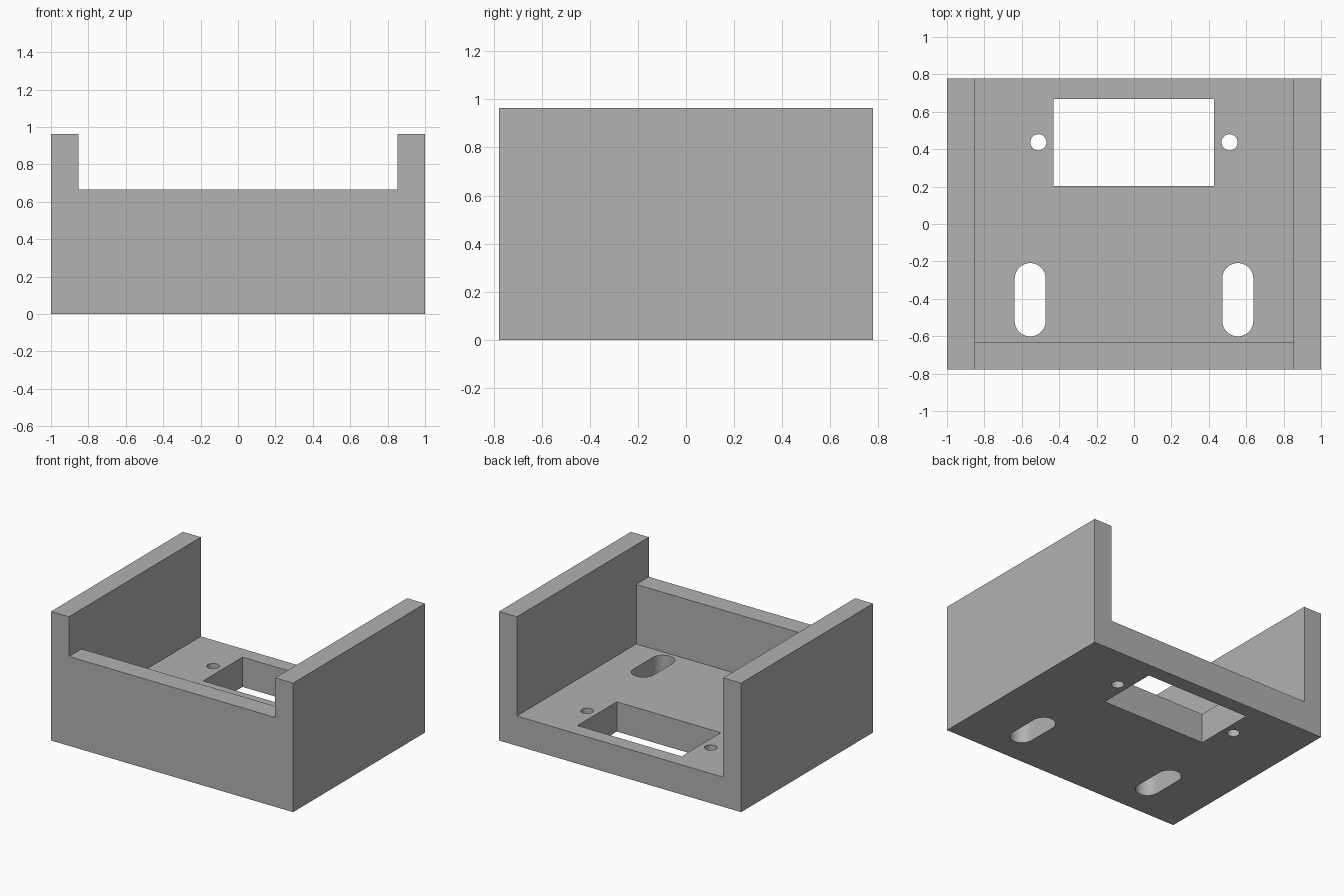
import bpy, bmesh, math
from mathutils import Vector

if "Cube" in bpy.data.objects:
    bpy.data.objects.remove(bpy.data.objects["Cube"], do_unlink=True)

# Main dimensions
HALF_W, HALF_D, HEIGHT = 1.0, 0.778, 0.963
WALL, FLOOR, FRONT = 0.148, 0.222, 0.667

grey = bpy.data.materials.new("plain grey")
grey.use_nodes = True
colour = (0.445, 0.445, 0.445, 1)
grey.diffuse_color = colour
grey.node_tree.nodes["Principled BSDF"].inputs["Base Color"].default_value = colour


def extrude(name, points, offset):
    """Closed prism from an outline of 3D points swept along an offset."""
    bm = bmesh.new()
    face = bm.faces.new([bm.verts.new(p) for p in points])
    top = bmesh.ops.extrude_face_region(bm, geom=[face])["geom"]
    bmesh.ops.translate(bm, vec=Vector(offset),
                        verts=[v for v in top if isinstance(v, bmesh.types.BMVert)])
    bmesh.ops.recalc_face_normals(bm, faces=bm.faces)
    mesh = bpy.data.meshes.new(name)
    bm.to_mesh(mesh)
    bm.free()
    mesh.materials.append(grey)
    obj = bpy.data.objects.new(name, mesh)
    bpy.context.collection.objects.link(obj)
    return obj


def rectangle(x0, x1, y0, y1, z):
    return [(x0, y0, z), (x1, y0, z), (x1, y1, z), (x0, y1, z)]


def stadium(x, y, radius, straight, z, steps=24):
    """Round outline, stretched along y by the straight length."""
    points = []
    for end in (0, 1):
        shift = straight / 2 * (1 - 2 * end)
        for i in range(steps + (1 if straight else 0)):
            a = math.pi * (end + i / steps)
            points.append((x + radius * math.cos(a), y + shift + radius * math.sin(a), z))
    return points


# Solid block of the tray
tray = extrude("bracket_tray", rectangle(-HALF_W, HALF_W, -HALF_D, HALF_D, 0), (0, 0, HEIGHT))

# Cavity open at the top and back, stepped over the low front wall
inner_x, inner_y = HALF_W - WALL, -HALF_D + WALL
profile = [(-1, FRONT), (inner_y, FRONT), (inner_y, FLOOR), (1, FLOOR), (1, 1.2), (-1, 1.2)]
cutters = [extrude("cavity_cutter", [(-inner_x, y, z) for y, z in profile], (2 * inner_x, 0, 0))]

# Openings through the floor
through = (0, 0, 0.5)
cutters.append(extrude("window_cutter", rectangle(-0.431, 0.429, 0.204, 0.668, -0.1), through))
for side in (-1, 1):
    cutters.append(extrude("screw_hole_cutter", stadium(side * 0.511, 0.437, 0.043, 0, -0.1), through))
    cutters.append(extrude("slot_cutter", stadium(side * 0.555, -0.405, 0.083, 0.226, -0.1), through))

# Cut the block, then discard the cutters
bpy.ops.object.select_all(action="DESELECT")
bpy.context.view_layer.objects.active = tray
tray.select_set(True)
for cutter in cutters:
    cutter.hide_render = True
    cut = tray.modifiers.new(cutter.name, "BOOLEAN")
    cut.operation = "DIFFERENCE"
    cut.solver = "EXACT"
    cut.object = cutter
    bpy.ops.object.modifier_apply(modifier=cut.name)
for cutter in cutters:
    bpy.data.objects.remove(cutter, do_unlink=True)

# Smooth hole walls, crisp edges elsewhere
bpy.ops.object.shade_smooth_by_angle(angle=math.radians(30))
